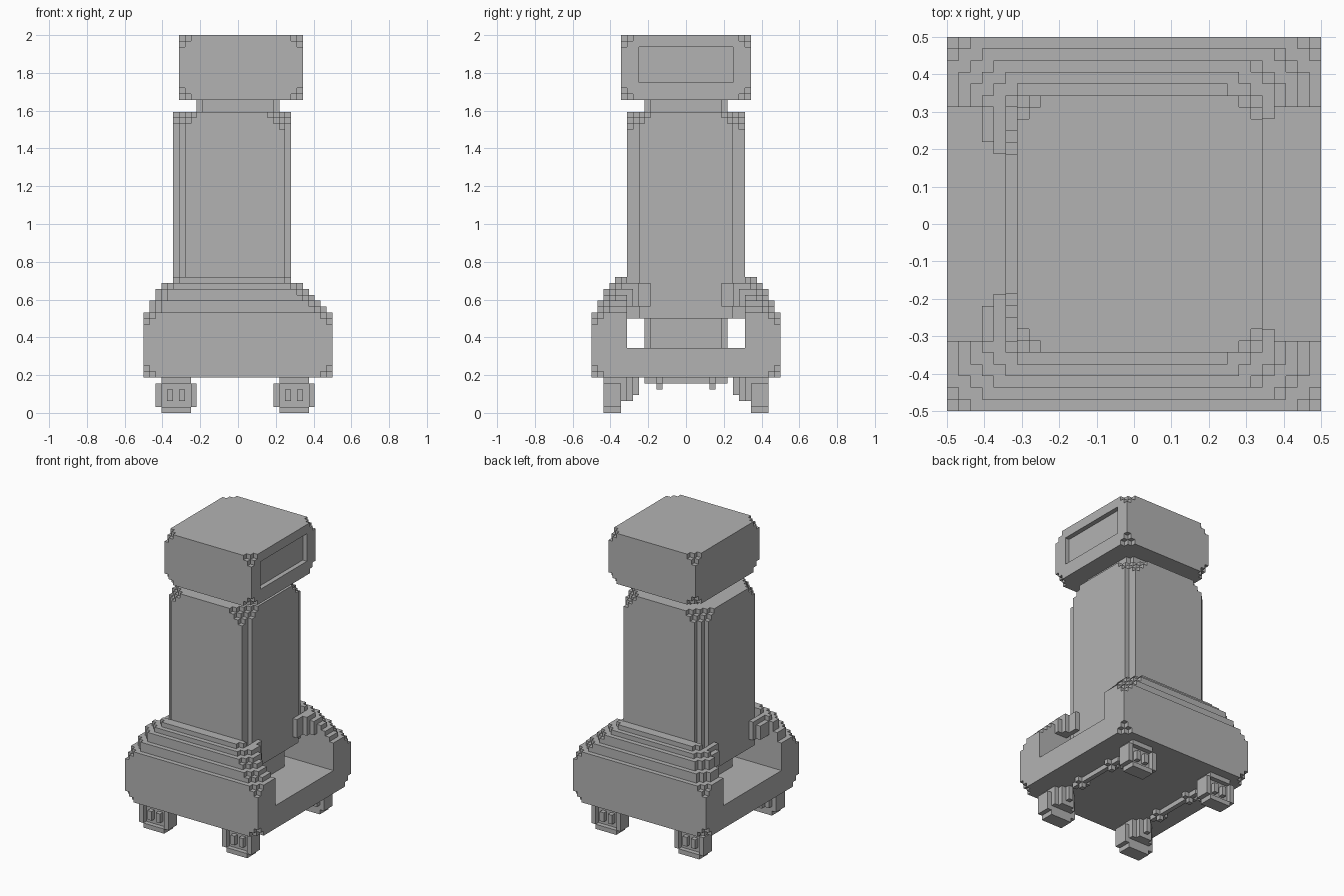
import bpy, bmesh
from itertools import product
from mathutils import Vector

U = 1 / 32  # edge of one building block

cube = bpy.data.objects.get("Cube")
if cube:
    bpy.data.objects.remove(cube, do_unlink=True)

grey = bpy.data.materials.new("plain grey")
grey.use_nodes = True
grey.diffuse_color = (0.45, 0.45, 0.45, 1)
bsdf = next(n for n in grey.node_tree.nodes if n.type == 'BSDF_PRINCIPLED')
bsdf.inputs["Base Color"].default_value = grey.diffuse_color


def box(x0, x1, y0, y1, z0, z1):
    """Set of block cells filling a box."""
    return set(product(range(x0, x1), range(y0, y1), range(z0, z1)))


def sides(x0, x1, y0, y1, z0, z1):
    """The same box at the front and at the back."""
    return box(x0, x1, y0, y1, z0, z1) | box(x0, x1, -y1, -y0, z0, z1)


def corners(x0, x1, y0, y1, z0, z1, size=2):
    """Cells of the stepped bevels at the eight corners of a box."""
    cut = set()
    for i, j, k in product(range(size), repeat=3):
        if i + j + k < size:
            cut |= set(product((x0 + i, x1 - 1 - i), (y0 + j, y1 - 1 - j),
                               (z0 + k, z1 - 1 - k)))
    return cut


def build(name, cells):
    """Skin the outside of a set of cells and merge the flat areas."""
    bm = bmesh.new()
    verts = {}
    for cell in cells:
        for axis, side in product(range(3), (0, 1)):
            near = list(cell)
            near[axis] += 2 * side - 1
            if tuple(near) in cells:
                continue
            a, b = (axis + 1) % 3, (axis + 2) % 3
            loop = [(0, 0), (1, 0), (1, 1), (0, 1)]
            ring = []
            for da, db in loop if side else loop[::-1]:
                p = list(cell)
                p[axis] += side
                p[a] += da
                p[b] += db
                p = tuple(p)
                if p not in verts:
                    verts[p] = bm.verts.new(Vector(p) * U)
                ring.append(verts[p])
            bm.faces.new(ring)
    bmesh.ops.dissolve_limit(bm, angle_limit=0.01, verts=bm.verts[:], edges=bm.edges[:])
    bmesh.ops.triangulate(bm, faces=[f for f in bm.faces if len(f.verts) > 4])
    mesh = bpy.data.meshes.new(name)
    bm.to_mesh(mesh)
    bm.free()
    mesh.materials.append(grey)
    obj = bpy.data.objects.new(name, mesh)
    bpy.context.collection.objects.link(obj)
    return obj


# Head with a shallow window in its +x side
head = (-10, 11, -11, 11, 53, 64)
build("head", box(*head) - corners(*head) - box(10, 11, -8, 8, 56, 62))

# Neck and the inner column that reaches the base floor
build("neck", box(-7, 7, -6, 6, 51, 53) | box(-6, 6, -7, 7, 51, 53))
build("inner_column", box(-7, 7, -6, 6, 11, 16) | box(-6, 6, -7, 7, 11, 16))

# Tower with stepped upright edges
tower = (-11, 9, -10, 10, 16, 51)
shaft = box(-11, 9, -8, 8, 16, 51) | box(-10, 8, -9, 9, 16, 51) | box(-9, 8, -10, 10, 16, 51)
top_cut = {c for c in corners(*tower, size=4) if c[2] > 40}
build("tower", shaft - top_cut)

# Base: block with stepped shoulders, open across both sides
block = (-16, 16, -16, 16, 6, 17)
base = box(*block) - corners(*block)
shoulder_y = (15, 15, 14, 14, 13, 12)
for i, depth in enumerate(shoulder_y):
    layer = (-depth, 15 - i, -depth, depth, 17 + i, 18 + i)
    base |= box(*layer) - corners(*layer)
base -= box(-16, 16, -10, 10, 11, 23)
build("base", base)

# Brackets joining the tower sides to the shoulders
brackets = sides(9, 10, 6, 10, 18, 22) | sides(10, 11, 8, 10, 18, 22)
brackets |= sides(10, 12, 9, 10, 18, 21)
brackets |= sides(-12, -11, 6, 10, 18, 22) | sides(-13, -12, 7, 10, 18, 21)
build("brackets", brackets)

# Wheels with rim, hub and stepped mounts, and a rail under each side
for label, x in (("left", 6), ("right", -14)):
    disc = sides(x + 1, x + 6, 11, 14, 0, 6) | sides(x, x + 7, 11, 14, 1, 5)
    well = sides(x + 1, x + 6, 13, 14, 1, 5)
    hub = sides(x + 2, x + 5, 13, 14, 2, 4) - sides(x + 3, x + 4, 13, 14, 2, 4)
    mount = sides(x + 1, x + 6, 10, 11, 2, 6) | sides(x + 2, x + 5, 9, 10, 2, 6)
    mount |= sides(x + 3, x + 4, 8, 9, 3, 6)
    build(label + "_wheels", (disc - well) | hub | mount)
    rail = box(x + 3, x + 4, -7, 7, 5, 6) | sides(x + 2, x + 5, 4, 5, 5, 6)
    build(label + "_rail", rail | sides(x + 3, x + 4, 4, 5, 4, 6))
